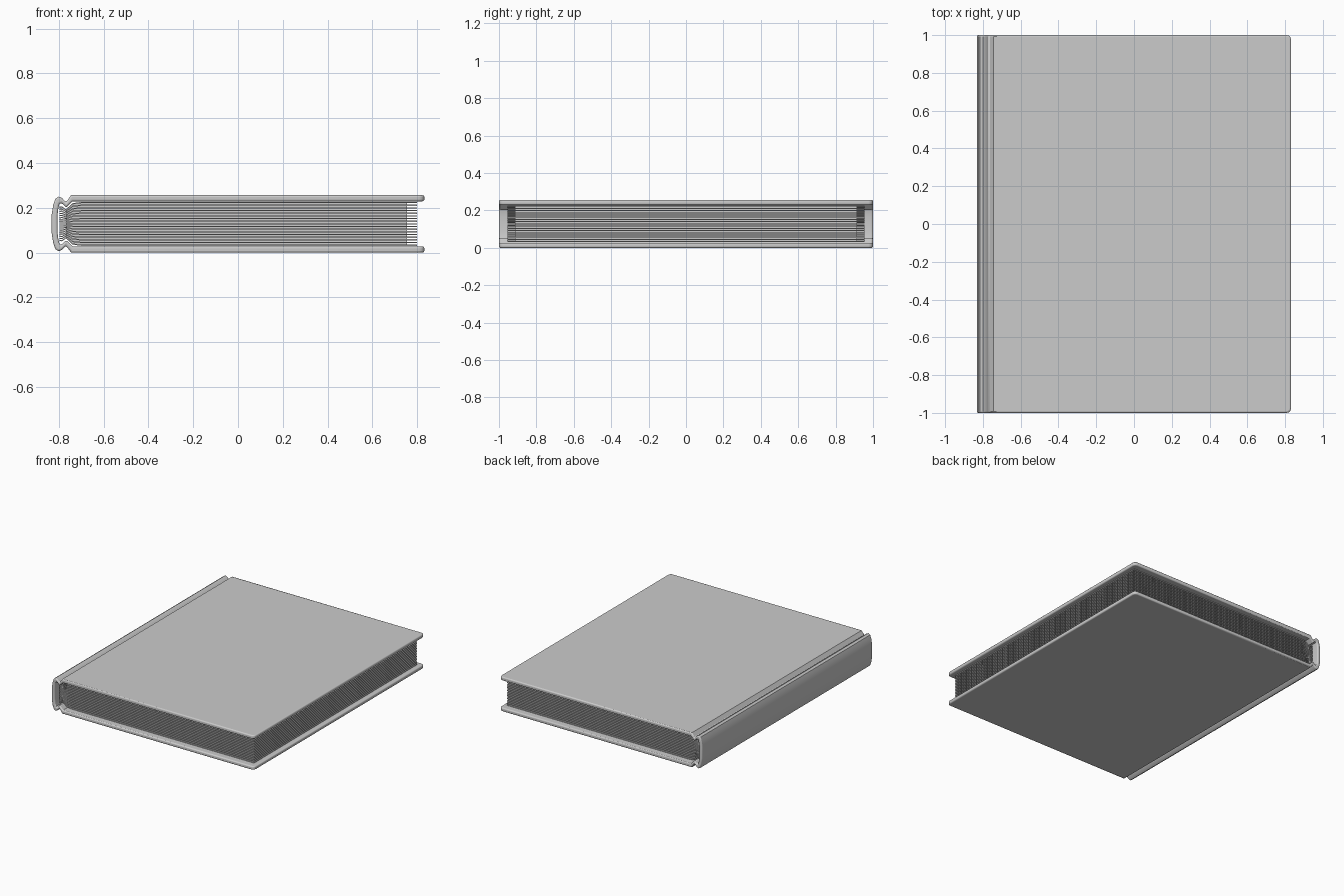
import bpy, bmesh

if "Cube" in bpy.data.objects:
    bpy.data.objects.remove(bpy.data.objects["Cube"])

MID = 0.128  # half the book's thickness


def material(name, rgb):
    m = bpy.data.materials.new(name)
    m.diffuse_color = (*rgb, 1)
    m.use_nodes = True
    m.node_tree.nodes["Principled BSDF"].inputs["Base Color"].default_value = m.diffuse_color
    return m


grey = material("plain grey", (0.6, 0.6, 0.6))


def extrude_profile(bm, pts, half_y):
    """Extrude a closed x,z outline symmetrically along y."""
    vs = [bm.verts.new((x, -half_y, z)) for x, z in pts]
    face = bm.faces.new(vs)
    ext = bmesh.ops.extrude_face_region(bm, geom=[face])["geom"]
    bmesh.ops.translate(bm, vec=(0, 2 * half_y, 0),
                        verts=[g for g in ext if isinstance(g, bmesh.types.BMVert)])


def finish(bm, name):
    bmesh.ops.recalc_face_normals(bm, faces=bm.faces[:])
    me = bpy.data.meshes.new(name)
    bm.to_mesh(me)
    bm.free()
    me.materials.append(grey)
    ob = bpy.data.objects.new(name, me)
    bpy.context.collection.objects.link(ob)
    return ob


def smooth(ob, angle):
    bpy.ops.object.select_all(action='DESELECT')
    ob.select_set(True)
    bpy.context.view_layer.objects.active = ob
    bpy.ops.object.shade_smooth_by_angle(angle=angle)


# Hard cover: boards, hinge grooves and rounded spine as one C-shaped section
outer = [(0.832, 0.128), (-0.745, 0.128), (-0.768, 0.097), (-0.785, 0.115),
         (-0.800, 0.122), (-0.815, 0.113), (-0.825, 0.085), (-0.832, 0.040)]
inner = [(0.832, 0.101), (-0.738, 0.101), (-0.767, 0.072), (-0.788, 0.094),
         (-0.797, 0.090), (-0.802, 0.070), (-0.806, 0.038)]


def both_sides(pts):
    return ([(x, MID + z) for x, z in pts]
            + [(x, MID - z) for x, z in reversed(pts)])


bm = bmesh.new()
extrude_profile(bm, both_sides(outer) + both_sides(inner)[::-1], 1.0)
corners = [e for e in bm.edges if all(v.co.x > 0.82 for v in e.verts)
           and abs(e.verts[0].co.y - e.verts[1].co.y) < 1e-4]
bmesh.ops.bevel(bm, geom=corners, offset=0.025, segments=3, profile=0.5,
                affect='EDGES')
cover = finish(bm, "cover")
bev = cover.modifiers.new("rounded edges", 'BEVEL')
bev.width = 0.008
bev.segments = 3
bev.limit_method = 'ANGLE'
bev.angle_limit = 1.0
smooth(cover, 0.6)

# Paper: stations along x with the half height of the stack at each
stations = [(-0.797, 0.074), (-0.785, 0.075), (-0.768, 0.062),
            (-0.738, 0.090), (-0.700, 0.095), (0.800, 0.095)]


# Inner block of paper, set back from the sheet edges
block = [(-0.768, 0.062), (-0.738, 0.090), (-0.700, 0.095), (0.755, 0.095)]
bm = bmesh.new()
extrude_profile(bm, both_sides(block), 0.915)
finish(bm, "page_block")

# Separate sheets pinched together at the hinge
SHEETS = 17
bm = bmesh.new()
for i in range(SHEETS):
    t = -1 + 2 * i / (SHEETS - 1)
    top = [(x, MID + t * h + 0.0028) for x, h in stations]
    low = [(x, MID + t * h - 0.0028) for x, h in reversed(stations)]
    extrude_profile(bm, top + low, 0.955)
finish(bm, "pages")
